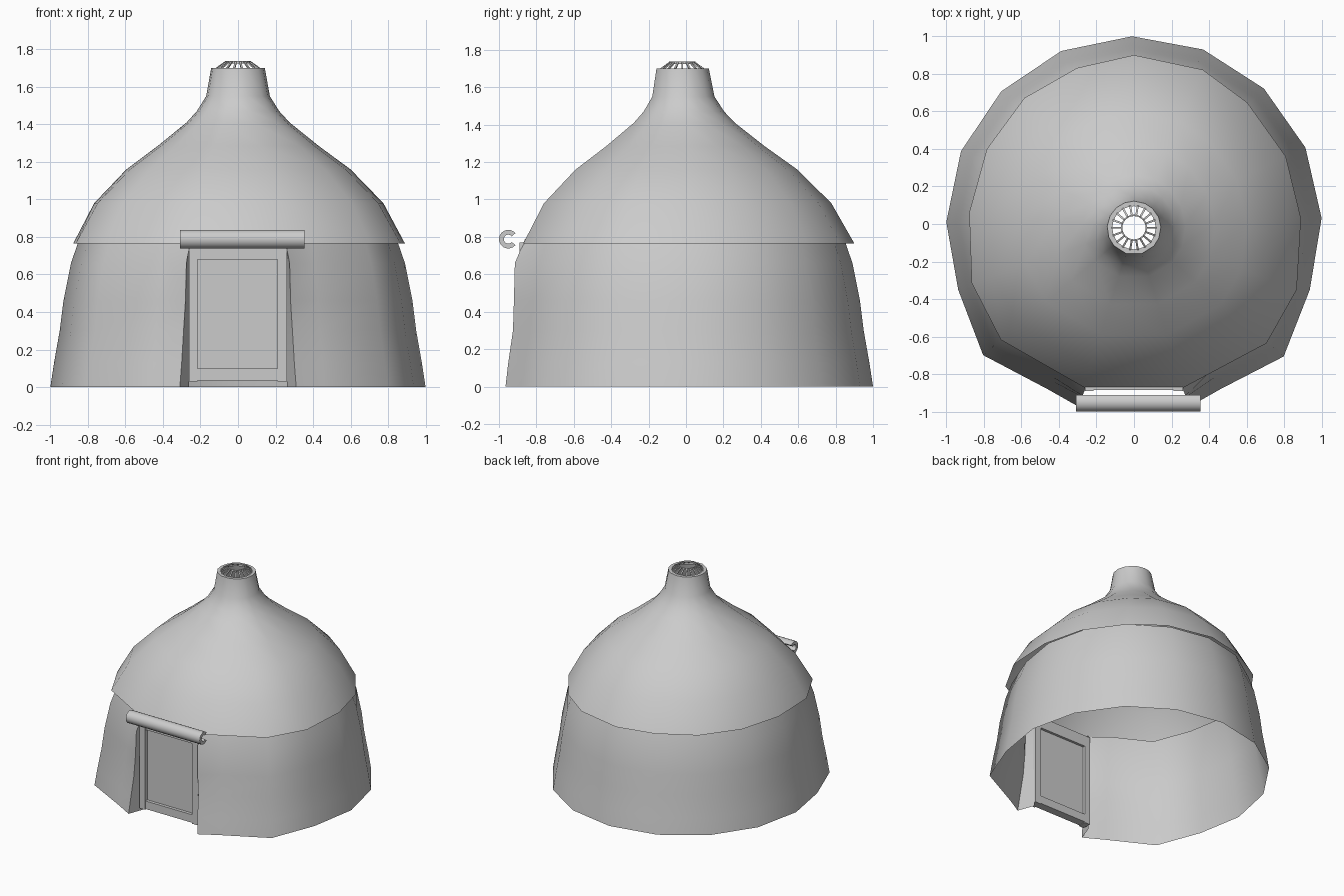
import bpy, bmesh
from math import sin, cos, radians, pi, hypot, atan2

cube = bpy.data.objects.get("Cube")
if cube:
    bpy.data.objects.remove(cube, do_unlink=True)

canvas = bpy.data.materials.new("canvas grey")
canvas.use_nodes = True
grey = (0.6, 0.6, 0.6, 1)
canvas.diffuse_color = grey
canvas.node_tree.nodes["Principled BSDF"].inputs["Base Color"].default_value = grey


def finish(name, bm, smooth=None):
    bmesh.ops.recalc_face_normals(bm, faces=bm.faces)
    mesh = bpy.data.meshes.new(name)
    bm.to_mesh(mesh)
    bm.free()
    ob = bpy.data.objects.new(name, mesh)
    bpy.context.collection.objects.link(ob)
    mesh.materials.append(canvas)
    if smooth:
        bpy.ops.object.select_all(action='DESELECT')
        ob.select_set(True)
        bpy.context.view_layer.objects.active = ob
        bpy.ops.object.shade_smooth_by_angle(angle=radians(smooth))
    return ob


def loft(name, rings, smooth=None, closed=True, loop=False, caps=False):
    bm = bmesh.new()
    vs = [[bm.verts.new(p) for p in ring] for ring in rings]
    pairs = list(zip(vs, vs[1:])) + ([(vs[-1], vs[0])] if loop else [])
    n = len(vs[0])
    for a, b in pairs:
        for i in range(n if closed else n - 1):
            j = (i + 1) % n
            bm.faces.new((a[i], a[j], b[j], b[i]))
    if caps:
        bm.faces.new(vs[0])
        bm.faces.new(vs[-1])
    return finish(name, bm, smooth)


def box(name, x0, x1, y0, y1, z0, z1):
    lower, upper = [[(x0, y0, z), (x1, y0, z), (x1, y1, z), (x0, y1, z)] for z in (z0, z1)]
    return loft(name, [lower, upper], caps=True)


# Wall: a loose faceted skirt that folds inward at both sides of the doorway
angles = [-41.5, -20.5] + [1.8 + 22.2 * i for i in range(9)] + [200.5, 221]
# height, wall radius, corner half width, corner y
levels = [(0, 1.0, .31, -.965), (.13, .98, .30, -.95), (.3, .95, .29, -.925),
          (.46, .93, .28, -.92), (.66, .89, .275, -.915), (.79, .845, .25, -.86)]
wall = []
for z, r, cx, cy in levels:
    ring = [(.26, -.83, z), (cx, cy, z), (.46 * r, -.88 * r, z)]
    for a in angles:
        k = r * (1.065 if a in (angles[0], angles[-1]) else 1)
        ring.append((k * cos(radians(a)), k * sin(radians(a)), z))
    ring += [(-x, y, h) for x, y, h in reversed(ring[:3])]
    wall.append(ring)
loft("wall", wall, smooth=50, closed=False)

# Roof: bell-shaped cover with an uneven rim, ending in an open neck
rim = [(90, .9), (66, .9), (47, .885), (24, .885), (2, .89), (-22, .935), (-42, .95), (-73, .91),
       (-107, .91), (-139, .94), (-160, .92), (-184, .88), (-207, .88), (-229, .89), (-250, .885)]
roof = []
for z, r, mix in [(.765, .89, 1), (.98, .775, .8), (1.16, .6, .6), (1.285, .43, .4), (1.41, .275, .2),
                  (1.47, .22, 0), (1.55, .17, 0), (1.7, .143, 0), (1.7, .125, 0)]:
    shift = -.018 * (z - .765) / .8
    roof.append([(r * (1 + mix * (k / .89 - 1)) * cos(radians(a)),
                  r * (1 + mix * (k / .89 - 1)) * sin(radians(a)) + shift, z) for a, k in rim])
loft("roof", roof, smooth=50)

# Smoke crown: two hoops joined by radial spokes
CY = -.02


def hoop(name, r, z, w, h):
    rings = []
    for dr, dz in ((0, 0), (w, 0), (w, h), (0, h)):
        rings.append([((r + dr) * cos(2 * pi * i / 24), CY + (r + dr) * sin(2 * pi * i / 24), z + dz)
                      for i in range(24)])
    return loft(name, rings, smooth=30, loop=True)


hoop("crown_base_hoop", .115, 1.685, .015, .015)
hoop("crown_top_hoop", .062, 1.725, .008, .012)
for i in range(18):
    a = 2 * pi * i / 18
    ux, uy = cos(a), sin(a)
    ends = []
    for r, z in ((.12, 1.69), (.066, 1.728)):
        ends.append([(ux * r - uy * s, CY + uy * r + ux * s, z + t)
                     for s, t in ((-.005, 0), (.005, 0), (.005, .01), (-.005, .01))])
    loft("crown_spoke_%02d" % (i + 1), ends, caps=True)

# Door with surrounding frame
box("door_panel", -.215, .21, -.86, -.84, .09, .69)
box("door_jamb_right", -.262, -.215, -.89, -.82, .03, .77)
box("door_jamb_left", .21, .262, -.89, -.82, .03, .77)
box("door_lintel", -.215, .21, -.885, -.82, .68, .77)
box("door_sill", -.215, .21, -.885, -.82, .035, .1)

# Rolled door flap: C-shaped section, open towards the wall
section = []
for r, sweep in ((.05, range(40, 321, 20)), (.024, range(320, 39, -20))):
    section += [(r * cos(radians(a)), r * sin(radians(a))) for a in sweep]
loft("rolled_flap", [[(x, -.95 + u, .788 + v) for u, v in section] for x in (-.31, .355)],
     smooth=35, caps=True)
